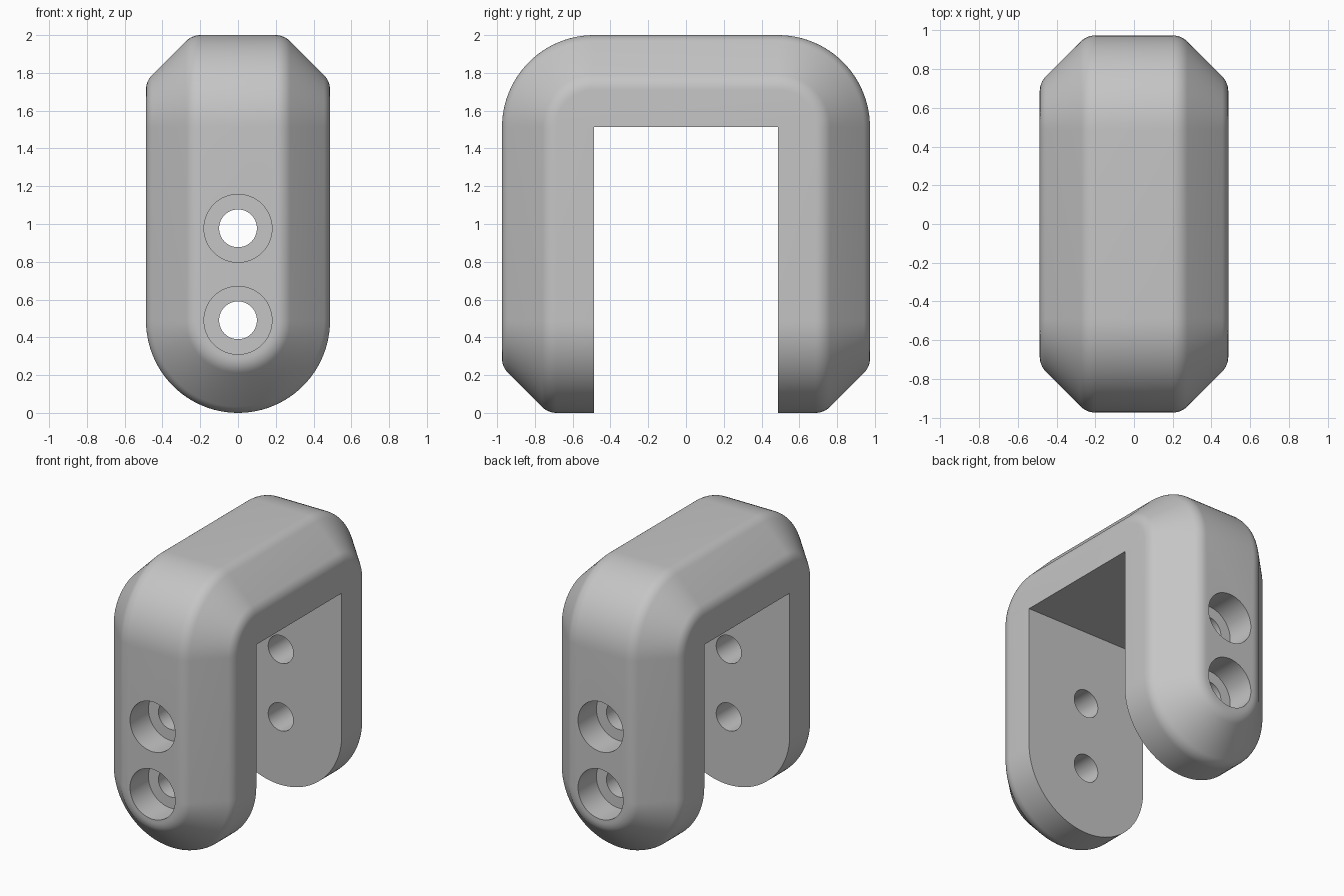
import bpy, bmesh
from math import sin, cos, pi, radians, tan

cube = bpy.data.objects.get("Cube")
if cube:
    bpy.data.objects.remove(cube, do_unlink=True)

R = 0.487              # half width, wall depth and half gap
TOP = 2 - R            # height of the gap ceiling
CHAMFER = 0.243
FILLET = 0.11
HOLES = (0.49, 0.977)  # heights of the bolt holes
BORE, SHAFT, BORE_DEPTH = 0.18, 0.1, 0.21

grey = bpy.data.materials.new("light_grey")
grey.use_nodes = True
grey.diffuse_color = (0.56, 0.56, 0.56, 1)
grey.node_tree.nodes["Principled BSDF"].inputs["Base Color"].default_value = grey.diffuse_color


def make_object(name, bm):
    bmesh.ops.remove_doubles(bm, verts=bm.verts, dist=1e-5)
    bmesh.ops.recalc_face_normals(bm, faces=bm.faces)
    mesh = bpy.data.meshes.new(name)
    bm.to_mesh(mesh)
    bm.free()
    obj = bpy.data.objects.new(name, mesh)
    bpy.context.collection.objects.link(obj)
    return obj


def skin(bm, rings, closed=False):
    """Bridge neighbouring rings of points; coincident points collapse."""
    for a, b in zip(rings, rings[1:]):
        n = len(a)
        for i in range(n if closed else n - 1):
            j = (i + 1) % n
            points = []
            for p in (a[i], a[j], b[j], b[i]):
                if all(sum((u - v) ** 2 for u, v in zip(p, q)) > 1e-10 for q in points):
                    points.append(p)
            if len(points) > 2:
                bm.faces.new([bm.verts.new(p) for p in points])


def chamfer_profile(steps=6):
    """Half section (width, depth): inner edge, filleted chamfer, middle."""
    t = FILLET * tan(pi / 8)
    side = (R - FILLET, R - CHAMFER - t)
    face = (R - CHAMFER - t, R - FILLET)
    pts = [(R, 0)]
    for centre, start in ((side, 0), (face, pi / 4)):
        for i in range(steps + 1):
            a = start + pi / 4 * i / steps
            pts.append((centre[0] + FILLET * cos(a), centre[1] + FILLET * sin(a)))
    return pts + [(0, R)]


half = chamfer_profile()
full = half + [(-w, d) for w, d in half[-2::-1]]

# Arch: section swept up one leg, around both corners and down the other
path = [(-1, R, 0)]
path += [(-1, TOP, pi / 2 * i / 24) for i in range(25)]
path += [(1, TOP, pi / 2 + pi / 2 * i / 24) for i in range(25)]
path += [(1, R, pi)]
rings = [[(w, s * R - d * cos(a), z + d * sin(a)) for w, d in full] for s, z, a in path]

bm = bmesh.new()
skin(bm, rings)

# Rounded leg ends and flat inner walls
for s in (-1, 1):
    end = [[(w * cos(a), s * (R + d), R - w * sin(a)) for w, d in half]
           for a in (pi * i / 48 for i in range(49))]
    skin(bm, end)
    wall = [r[0] for r in end] + [(-R, s * R, TOP), (R, s * R, TOP)]
    bm.faces.new([bm.verts.new(p) for p in wall])

# Gap ceiling
bm.faces.new([bm.verts.new((x * R, y * R, TOP)) for x, y in ((-1, -1), (1, -1), (1, 1), (-1, 1))])

bmesh.ops.remove_doubles(bm, verts=bm.verts, dist=1e-5)
bmesh.ops.dissolve_limit(bm, angle_limit=radians(0.3), verts=bm.verts, edges=bm.edges)
bracket = make_object("clevis_bracket", bm)
bracket.data.materials.append(grey)

# Counterbored bolt holes through both legs
seat = 2 * R - BORE_DEPTH
bolt = [(-1.2, BORE), (-seat, BORE), (-seat, SHAFT), (seat, SHAFT), (seat, BORE), (1.2, BORE)]
cutters = []
for z in HOLES:
    bm = bmesh.new()
    loops = [[(r * cos(2 * pi * i / 64), y, z + r * sin(2 * pi * i / 64)) for i in range(64)]
             for y, r in bolt]
    skin(bm, loops, closed=True)
    for loop in (loops[0], loops[-1]):
        bm.faces.new([bm.verts.new(p) for p in loop])
    cutter = make_object("bolt_hole_cutter", bm)
    cutter.data.materials.append(grey)
    cutter.hide_render = True
    cutters.append(cutter)
    mod = bracket.modifiers.new("bolt_hole", 'BOOLEAN')
    mod.operation = 'DIFFERENCE'
    mod.solver = 'EXACT'
    mod.object = cutter

bpy.ops.object.select_all(action='DESELECT')
bracket.select_set(True)
bpy.context.view_layer.objects.active = bracket
for mod in list(bracket.modifiers):
    bpy.ops.object.modifier_apply(modifier=mod.name)
for cutter in cutters:
    bpy.data.objects.remove(cutter, do_unlink=True)

bpy.ops.object.shade_smooth_by_angle(angle=radians(30))
